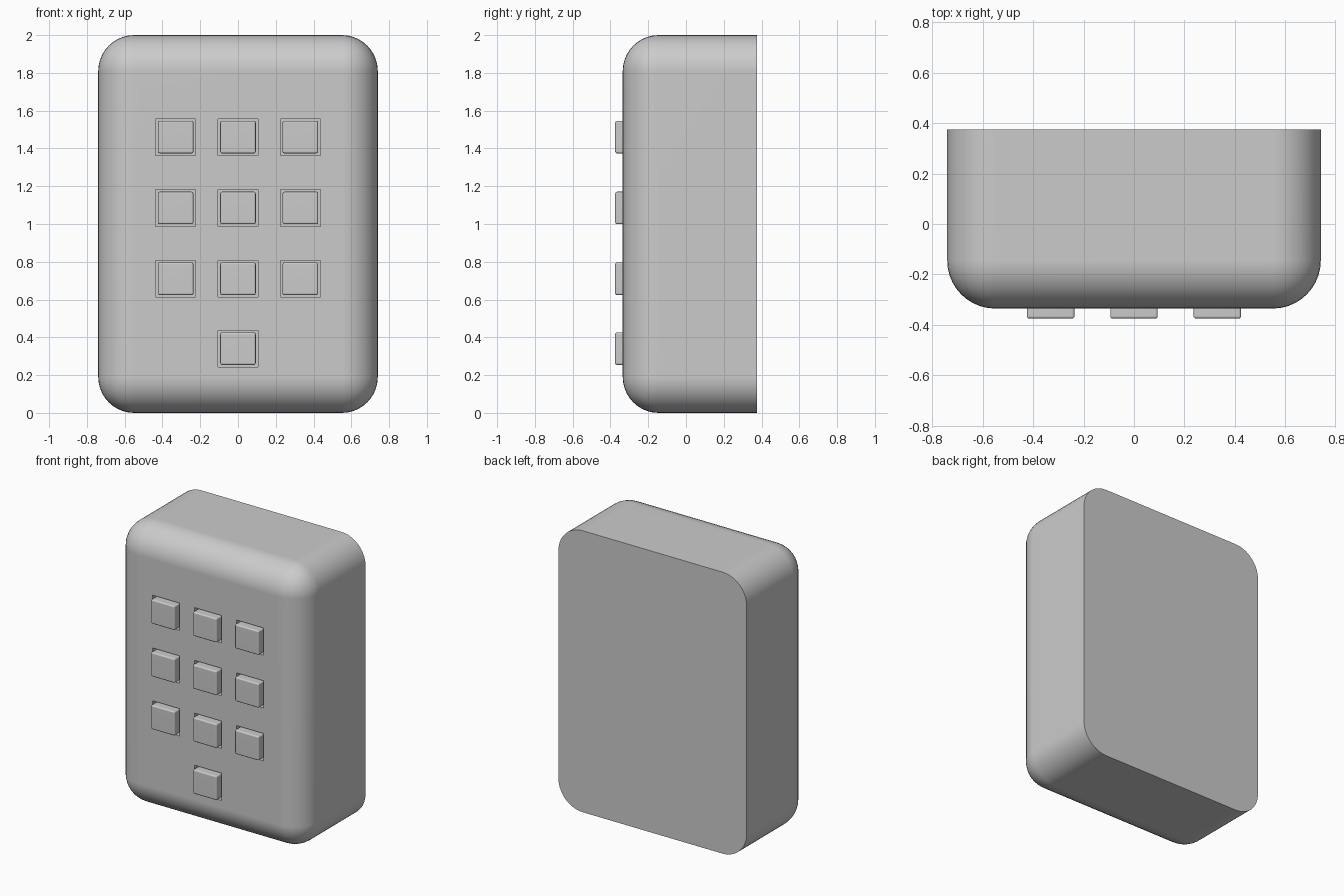
import bpy, bmesh, math
from mathutils import Matrix, Vector

if "Cube" in bpy.data.objects:
    bpy.data.objects.remove(bpy.data.objects["Cube"])


def add_box(bm, lo, hi):
    lo, hi = Vector(lo), Vector(hi)
    mat = Matrix.Translation((lo + hi) / 2) @ Matrix.Diagonal((*(hi - lo), 1))
    return bmesh.ops.create_cube(bm, size=1, matrix=mat)["verts"]


def round_box(bm, lo, hi, radius, segments):
    # round every edge except the loop around the flat back
    verts = add_box(bm, lo, hi)
    edges = {e for v in verts for e in v.link_edges}
    edges = [e for e in edges if any(v.co.y < hi[1] - 1e-4 for v in e.verts)]
    bmesh.ops.bevel(bm, geom=edges, offset=radius, offset_type='OFFSET',
                    segments=segments, profile=0.5, affect='EDGES')


def make_object(name, bm):
    bmesh.ops.recalc_face_normals(bm, faces=bm.faces)
    mesh = bpy.data.meshes.new(name)
    bm.to_mesh(mesh)
    bm.free()
    obj = bpy.data.objects.new(name, mesh)
    bpy.context.collection.objects.link(obj)
    return obj


def smooth(obj):
    bpy.ops.object.select_all(action='DESELECT')
    obj.select_set(True)
    bpy.context.view_layer.objects.active = obj
    bpy.ops.object.shade_smooth_by_angle(angle=math.radians(35))
    weighted = obj.modifiers.new("weighted_normals", 'WEIGHTED_NORMAL')
    weighted.keep_sharp = True


FRONT, BACK, FLOOR = -0.335, 0.375, -0.295
KEYS = [(x, z) for z in (1.46, 1.085, 0.71) for x in (-0.33, 0, 0.33)] + [(0, 0.34)]

# housing: rounded front, flat back
bm = bmesh.new()
round_box(bm, (-0.74, FRONT, 0), (0.74, BACK, 2), 0.19, 10)
housing = make_object("housing", bm)

# shallow pocket around each key
bm = bmesh.new()
for x, z in KEYS:
    add_box(bm, (x - 0.106, -0.45, z - 0.097), (x + 0.106, FLOOR, z + 0.097))
cutter = make_object("pocket_cutter", bm)
cut = housing.modifiers.new("pockets", 'BOOLEAN')
cut.operation, cut.solver, cut.object = 'DIFFERENCE', 'EXACT', cutter
bpy.context.view_layer.objects.active = housing
bpy.ops.object.modifier_apply(modifier=cut.name)
bpy.data.objects.remove(cutter)
smooth(housing)

# keys standing in the pockets
for i, (x, z) in enumerate(KEYS, 1):
    bm = bmesh.new()
    round_box(bm, (x - 0.094, -0.375, z - 0.086), (x + 0.094, FLOOR, z + 0.086), 0.01, 3)
    smooth(make_object(f"key_{i}", bm))
